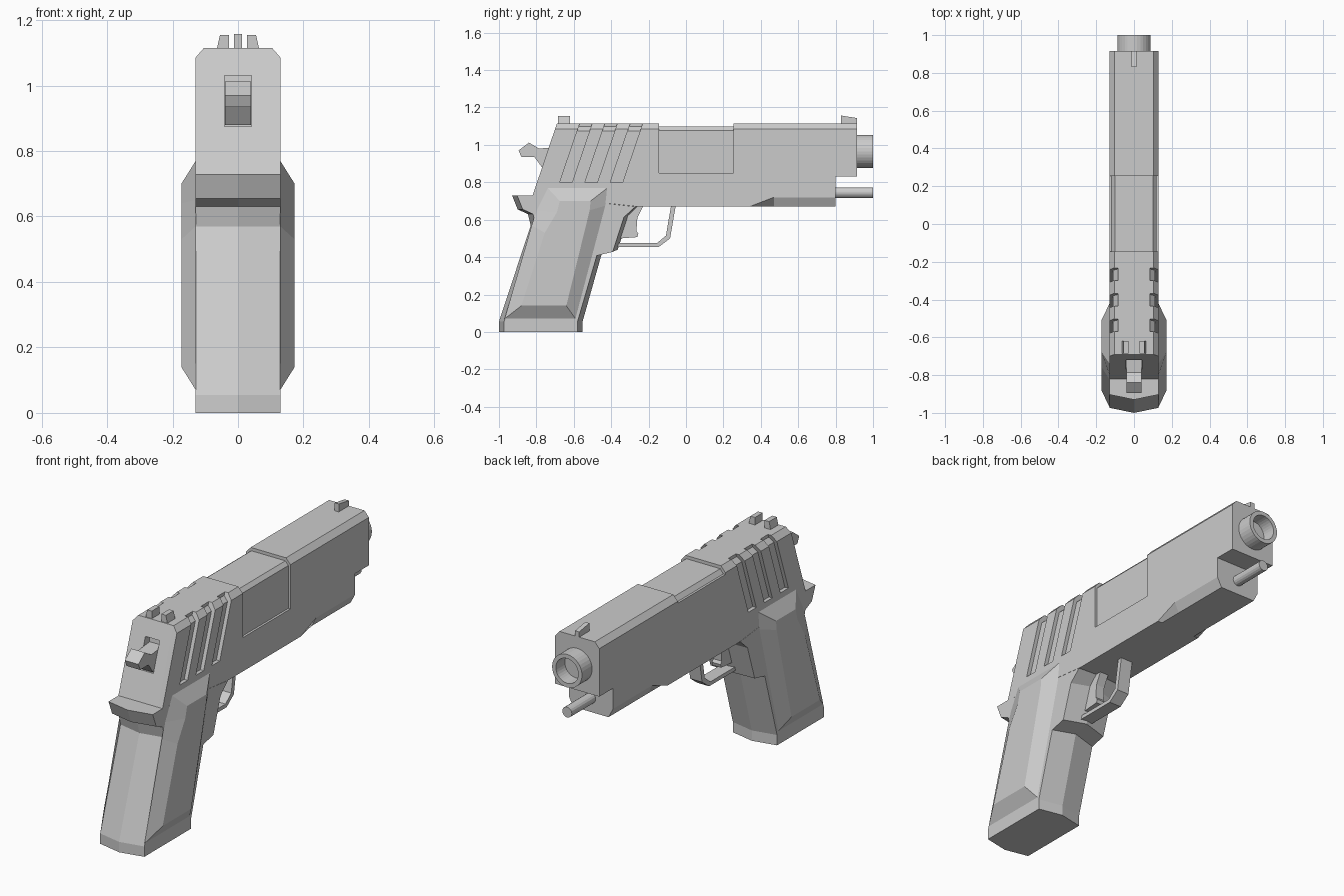
import bpy, bmesh, math

if "Cube" in bpy.data.objects:
    bpy.data.objects.remove(bpy.data.objects["Cube"])

grey = bpy.data.materials.new("light_grey")
grey.diffuse_color = (0.6, 0.6, 0.6, 1)
grey.use_nodes = True
grey.node_tree.nodes["Principled BSDF"].inputs["Base Color"].default_value = grey.diffuse_color


def loft(name, slices, cutter=False):
    """Skin a row of equal-length point loops and cap both ends."""
    bm = bmesh.new()
    rows = [[bm.verts.new(p) for p in s] for s in slices]
    n = len(rows[0])
    for a, b in zip(rows, rows[1:]):
        for i in range(n):
            j = (i + 1) % n
            bm.faces.new((a[i], a[j], b[j], b[i]))
    bm.faces.new(rows[0])
    bm.faces.new(rows[-1][::-1])
    bmesh.ops.remove_doubles(bm, verts=bm.verts, dist=1e-5)
    bmesh.ops.recalc_face_normals(bm, faces=bm.faces)
    me = bpy.data.meshes.new(name)
    bm.to_mesh(me)
    bm.free()
    me.materials.append(grey)
    ob = bpy.data.objects.new(name, me)
    bpy.context.collection.objects.link(ob)
    if cutter:
        ob.hide_render = True
        ob.hide_set(True)
    return ob


def side(x, pts):
    return [(x, y, z) for y, z in pts]


def plate(name, pts, x0, x1, cutter=False):
    return loft(name, [side(x0, pts), side(x1, pts)], cutter)


def rings(name, z, steps, n):
    """Round part along y from (y, radius) steps."""
    return loft(name, [[(r * math.cos(2 * math.pi * i / n), y,
                         z + r * math.sin(2 * math.pi * i / n))
                        for i in range(n)] for y, r in steps])


# Slide and frame, chamfered along the top and the front underside
def body_profile(top, low):
    return [(-.82, .73), (-.69 - (1.115 - top) * .34, top), (.915, top),
            (.915, .83), (.8, .83), (.8, low), (.47, low), (.34, .67), (-.26, .67)]


outer, inner = body_profile(1.085, .72), body_profile(1.115, .67)
body = loft("slide_and_frame", [side(-.13, outer), side(-.104, inner),
                                side(.104, inner), side(.13, outer)])

# Ejection recess over the top and down the right side
port = [(.2, .85), (.2, 1.2), (-.2, 1.2), (-.2, 1.075), (-.118, 1.075),
        (-.1, 1.098), (.1, 1.098), (.118, 1.078), (.118, .85)]
cutters = [loft("ejection_cutter", [[(x, y, z) for x, z in port]
                                    for y in (-.145, .255)], True)]

# Slanted grip grooves, three per side
groove = [(.11, .8), (.2, .8), (.2, 1.2), (.085, 1.2), (.085, 1.098), (.11, 1.075)]
for s in (-1, 1):
    for y0 in (-.675, -.54, -.405):
        cutters.append(loft("groove_cutter", [
            [(s * x, y + (z - .8) * .34, z) for x, z in groove]
            for y in (y0, y0 + .066)], True))

# Hammer slot
slot = [(-.95, .875), (-.7, .875), (-.68, 1.03), (-.95, 1.03)]
cutters.append(plate("hammer_slot_cutter", slot, -.042, .042, True))

for c in cutters:
    m = body.modifiers.new(c.name, 'BOOLEAN')
    m.operation = 'DIFFERENCE'
    m.solver = 'EXACT'
    m.object = c

# Grip with a central ridge at the front and back
back = [(-.93, .73), (-.9, .655), (-.845, .63), (-.83, .57), (-1, .055), (-1, 0)]
front = [(-.553, 0), (-.553, .055), (-.45, .42), (-.365, .44), (-.305, .625), (-.26, .67)]
ridge = back + front + [(-.82, .73)]
flank = ([(y + .027, z) for y, z in back] + [(y - .027, z - .012 * (.1 < z < .65))
                                             for y, z in front[:-1]]
         + [(-.27, .67), (-.82, .73)])
loft("grip", [side(-.13, flank), side(0, ridge), side(.13, flank)])

# Raised grip panels
rim = [(-.74, .77), (-.42, .77), (-.43, .675), (-.59, .07), (-.97, .07),
       (-.825, .57), (-.80, .65)]
face = [(-.675, .70), (-.51, .70), (-.515, .65), (-.64, .14), (-.88, .14),
        (-.755, .53), (-.69, .64)]
for s, label in ((-1, "left"), (1, "right")):
    loft("grip_panel_" + label, [side(s * .129, rim), side(s * .173, face)])

    # Rear sight posts
    loft("rear_sight_" + label, [[(s * x, y, z) for x, z in
                                  ((.028, 1.11), (.065, 1.11), (.055, 1.155), (.028, 1.155))]
                                 for y in (-.685, -.62)])

# Front sight
plate("front_sight", [(.83, 1.11), (.915, 1.11), (.915, 1.143), (.83, 1.157)], -.012, .012)

# Hammer
plate("hammer", [(-.84, 1.012), (-.785, .98), (-.68, .99), (-.7, .88), (-.77, .88),
                 (-.81, .935), (-.88, .935), (-.895, .97)], -.04, .04)

# Trigger and its guard
plate("trigger", [(-.3, .68), (-.225, .68), (-.26, .61), (-.265, .54), (-.255, .525),
                  (-.26, .507), (-.35, .5)], -.025, .025)
plate("trigger_guard", [(-.055, .675), (-.085, .5), (-.145, .455), (-.4, .455),
                        (-.4, .475), (-.155, .475), (-.107, .515), (-.08, .675)], -.035, .035)

# Barrel with open bore, and the rod below it
rings("barrel", .965, [(.9, .088), (1, .088), (1, .066), (.925, .066)], 32)
rings("guide_rod", .745, [(.79, .028), (1, .028)], 16)
